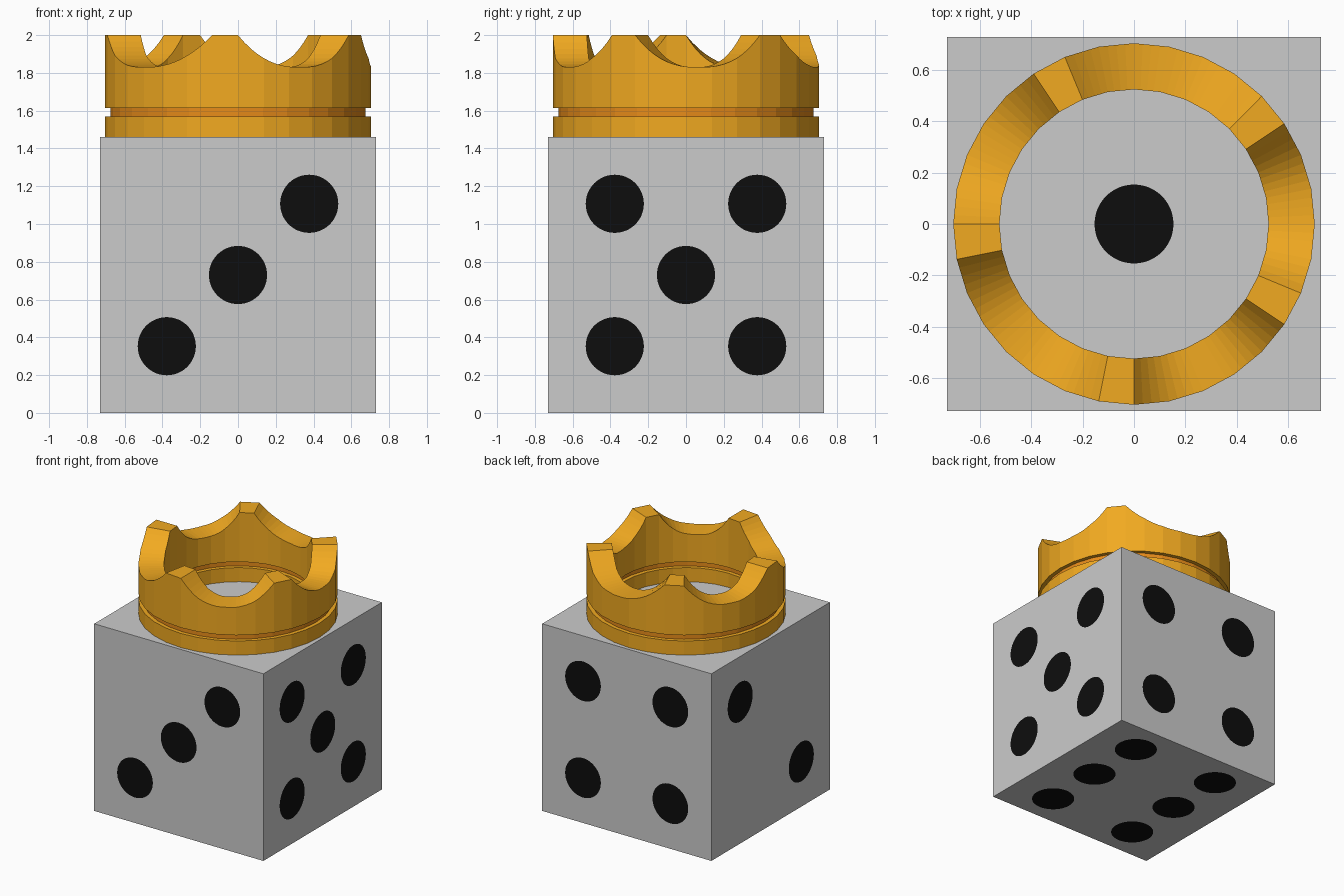
import bpy, bmesh
from math import cos, sin, pi, floor
from mathutils import Vector

if "Cube" in bpy.data.objects:
    bpy.data.objects.remove(bpy.data.objects["Cube"])

H = 0.73                      # half the cube
SEG, SUB = 32, 4              # ring sides, steps per side for the scallops
R_OUT, R_IN = 0.705, 0.525


def material(name, rgb):
    m = bpy.data.materials.new(name)
    m.diffuse_color = (*rgb, 1)
    m.use_nodes = True
    m.node_tree.nodes["Principled BSDF"].inputs["Base Color"].default_value = m.diffuse_color
    return m


gold = material("gold", (0.88, 0.40, 0.015))
amber = material("amber", (0.80, 0.26, 0.01))
black = material("black", (0.004, 0.004, 0.004))


def finish(bm, name, mat=None):
    bmesh.ops.recalc_face_normals(bm, faces=bm.faces)
    me = bpy.data.meshes.new(name)
    bm.to_mesh(me)
    bm.free()
    ob = bpy.data.objects.new(name, me)
    bpy.context.collection.objects.link(ob)
    if mat:
        me.materials.append(mat)
    return ob


# Die body
bm = bmesh.new()
bmesh.ops.create_cube(bm, size=2 * H)
bmesh.ops.translate(bm, verts=bm.verts, vec=(0, 0, H))
finish(bm, "die_body")


# Pips: thin flat discs laid on each face
D = 0.377
corners = [(-D, -D), (D, D)]
others = [(-D, D), (D, -D)]
faces = [
    ("front", (0, -1, 0), (1, 0, 0), (0, 0, 1), corners + [(0, 0)]),
    ("right", (1, 0, 0), (0, 1, 0), (0, 0, 1), corners + others + [(0, 0)]),
    ("back", (0, 1, 0), (-1, 0, 0), (0, 0, 1), corners + others),
    ("left", (-1, 0, 0), (0, 1, 0), (0, 0, 1), corners),
    ("top", (0, 0, 1), (1, 0, 0), (0, 1, 0), [(0, 0)]),
    ("bottom", (0, 0, -1), (1, 0, 0), (0, 1, 0),
     [(x, y) for x in (-D, D) for y in (-0.47, 0, 0.47)]),
]
for name, n, u, v, spots in faces:
    n, u, v = Vector(n), Vector(u), Vector(v)
    bm = bmesh.new()
    for a, b in spots:
        c = Vector((0, 0, H)) + n * (H + 0.0015) + u * a + v * b
        ring = [bm.verts.new(c + 0.154 * (u * cos(2 * pi * i / 48) + v * sin(2 * pi * i / 48)))
                for i in range(48)]
        f = bm.faces.new(ring)
        f.normal_update()
        if f.normal.dot(n) < 0:
            f.normal_flip()
    me = bpy.data.meshes.new(name + "_pips")
    bm.to_mesh(me)
    bm.free()
    me.materials.append(black)
    bpy.context.collection.objects.link(bpy.data.objects.new(name + "_pips", me))


# Rings: faceted tube whose top edge may vary around the circle
def tube(name, r_in, r_out, z0, top, mat, sub=1):
    bm = bmesh.new()
    n = SEG * sub
    cols = []
    for i in range(n):
        s = i / sub
        k = floor(s)
        a, b = [Vector((cos(2 * pi * j / SEG), sin(2 * pi * j / SEG), 0)) for j in (k, k + 1)]
        d = a.lerp(b, s - k)
        z1 = top(s)
        cols.append([bm.verts.new((d.x * r, d.y * r, z)) for r, z in
                     ((r_in, z0), (r_out, z0), (r_out, z1), (r_in, z1))])
    for i in range(n):
        p, q = cols[i], cols[(i + 1) % n]
        for j in range(4):
            k = (j + 1) % 4
            bm.faces.new((p[j], q[j], q[k], p[k]))
    return finish(bm, name, mat)


# Crown points sit on whole sides; the rim dips between them
PEAKS = [3, 10, 16, 23, 29, 35]


def rim(s):
    if s < PEAKS[0]:
        s += SEG
    for p, q in zip(PEAKS, PEAKS[1:]):
        if p <= s <= p + 1:
            return 2.0
        if p + 1 < s < q:
            mid, half = (p + 1 + q) / 2, (q - p - 1) / 2
            return 1.83 + 0.17 * abs((s - mid) / half) ** 2.5
    return 2.0


tube("crown_base_band", R_IN, R_OUT, 1.46, lambda s: 1.57, gold)
tube("crown_groove_band", 0.555, 0.675, 1.57, lambda s: 1.615, amber)
tube("crown_points", R_IN, R_OUT, 1.615, rim, gold, SUB)
